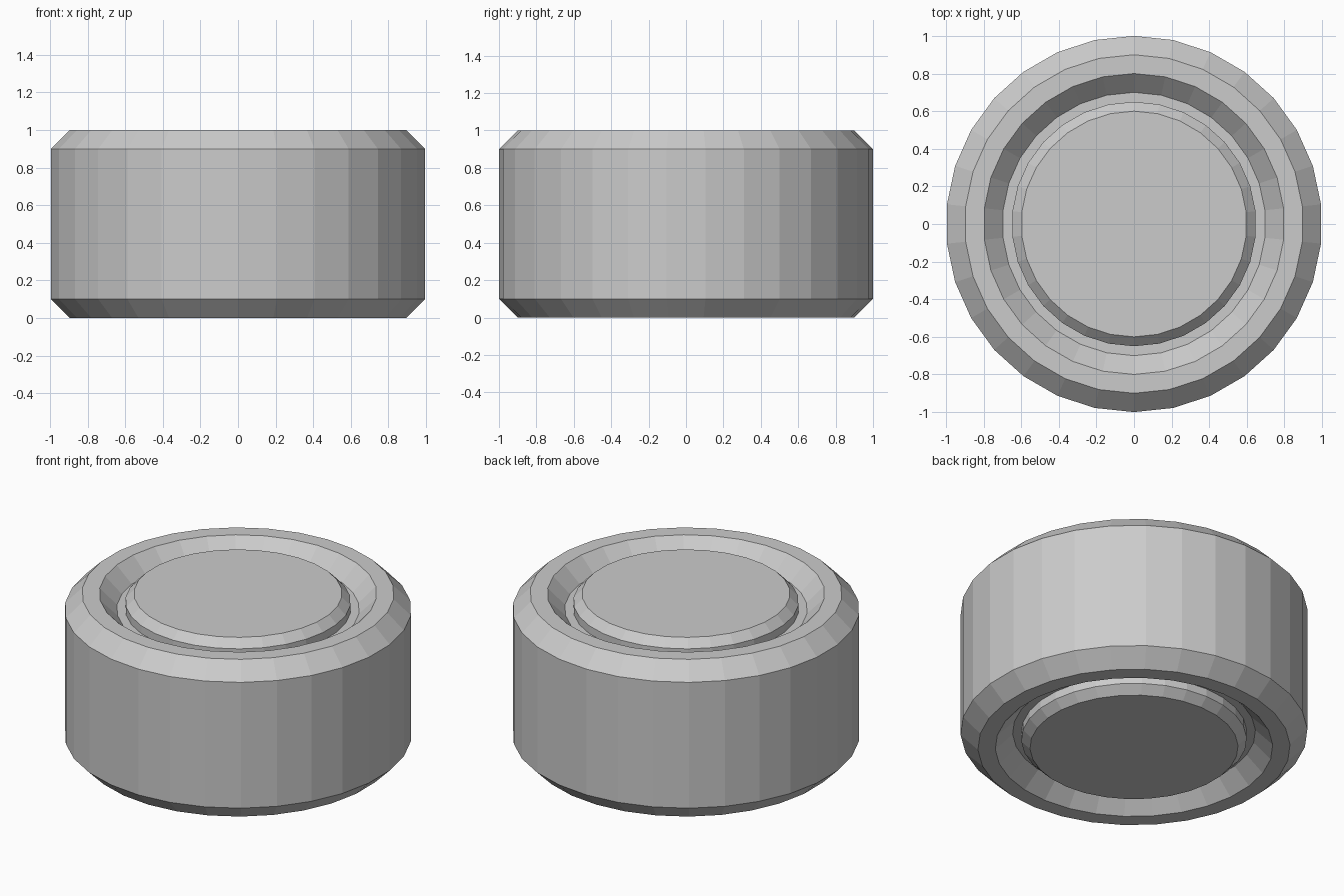
import bpy, bmesh
from math import sin, cos, tau

if "Cube" in bpy.data.objects:
    bpy.data.objects.remove(bpy.data.objects["Cube"])

SIDES = 30

# Upper half profile (radius, z), from the centre disc outwards
half = [(0.60, 1.00), (0.65, 0.95), (0.65, 0.90), (0.70, 0.90),
        (0.80, 1.00), (0.90, 1.00), (1.00, 0.90)]
# The underside mirrors the top
profile = half + [(r, 1.0 - z) for r, z in reversed(half)]


def lathe(name, profile):
    bm = bmesh.new()
    # One vertex sits on the +y axis
    rings = [[bm.verts.new((r * sin(tau * i / SIDES), r * cos(tau * i / SIDES), z))
              for i in range(SIDES)] for r, z in profile]
    for a, b in zip(rings, rings[1:]):
        for i in range(SIDES):
            j = (i + 1) % SIDES
            bm.faces.new((a[i], a[j], b[j], b[i]))
    # Flat end discs
    bm.faces.new(rings[0])
    bm.faces.new(rings[-1])
    bmesh.ops.recalc_face_normals(bm, faces=bm.faces)
    mesh = bpy.data.meshes.new(name)
    bm.to_mesh(mesh)
    bm.free()
    obj = bpy.data.objects.new(name, mesh)
    bpy.context.collection.objects.link(obj)
    return obj


# Round body with a groove around a raised disc at each end
lathe("grooved_drum", profile)
